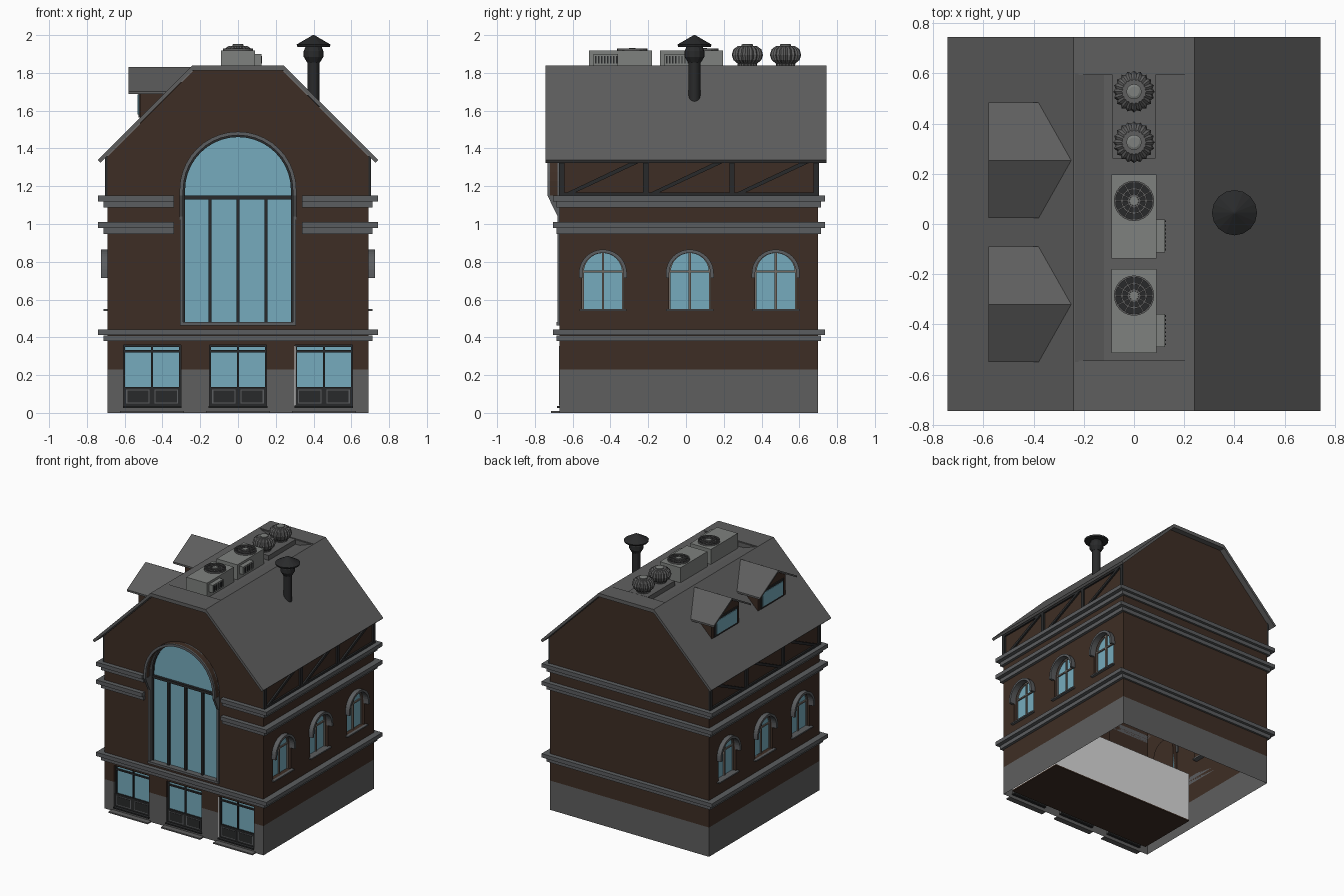
import bpy, bmesh
from math import sin, cos, pi

old = bpy.data.objects.get("Cube")
if old:
    bpy.data.objects.remove(old, do_unlink=True)


def material(name, r, g, b):
    m = bpy.data.materials.new(name)
    m.use_nodes = True
    m.diffuse_color = (r, g, b, 1)
    m.node_tree.nodes["Principled BSDF"].inputs["Base Color"].default_value = (r, g, b, 1)
    return m


BRICK = material("dark brown brick", .048, .027, .018)
STONE = material("grey stone", .112, .112, .112)
TRIM = material("blue grey trim", .105, .11, .115)
DARK = material("charcoal frame", .022, .023, .024)
GLASS = material("pale blue glass", .18, .41, .51)
METAL = material("light metal", .21, .22, .21)
WHITE = material("white plaster", .7, .7, .7)
TAN = material("warm grey bars", .17, .145, .125)


def finish(name, bm, mat):
    bmesh.ops.recalc_face_normals(bm, faces=bm.faces)
    me = bpy.data.meshes.new(name)
    bm.to_mesh(me)
    bm.free()
    me.materials.append(mat)
    ob = bpy.data.objects.new(name, me)
    bpy.context.collection.objects.link(ob)
    return ob


def prism(name, pts, axis, a, b, mat):
    """Extrude a 2D outline along one axis from a to b."""
    place = {"x": lambda u, v, w: (w, u, v),
             "y": lambda u, v, w: (u, w, v),
             "z": lambda u, v, w: (u, v, w)}[axis]
    bm = bmesh.new()
    lo = [bm.verts.new(place(u, v, a)) for u, v in pts]
    hi = [bm.verts.new(place(u, v, b)) for u, v in pts]
    bm.faces.new(lo)
    bm.faces.new(hi)
    for i in range(len(pts)):
        j = (i + 1) % len(pts)
        bm.faces.new((lo[i], lo[j], hi[j], hi[i]))
    return finish(name, bm, mat)


def rect(u0, u1, v0, v1):
    return [(u0, v0), (u1, v0), (u1, v1), (u0, v1)]


def box(name, x0, x1, y0, y1, z0, z1, mat):
    return prism(name, rect(x0, x1, y0, y1), "z", z0, z1, mat)


def arch(c, r, z0, spring, n=20):
    curve = [(c + r * cos(pi * i / n), spring + r * sin(pi * i / n)) for i in range(n + 1)]
    return [(c + r, z0)] + curve + [(c - r, z0)]


def arch_band(c, r_in, r_out, z0, spring):
    return arch(c, r_out, z0, spring) + arch(c, r_in, z0, spring)[::-1]


def lathe(name, profile, cx, cy, sides, mat, rib=1.0):
    bm = bmesh.new()
    rings = []
    for r, z in profile:
        ring = []
        for i in range(sides):
            q = r * (rib if i % 2 else 1)
            t = 2 * pi * i / sides
            ring.append(bm.verts.new((cx + q * cos(t), cy + q * sin(t), z)))
        rings.append(ring)
    for p, q in zip(rings, rings[1:]):
        for i in range(sides):
            j = (i + 1) % sides
            bm.faces.new((p[i], p[j], q[j], q[i]))
    bm.faces.new(rings[0])
    bm.faces.new(rings[-1])
    return finish(name, bm, mat)


W, F, B = .69, -.67, .70          # half width, front and back of the walls
SHOP_X = (-.455, 0, .455)
SIDE_Y = (-.44, .02, .475)

# Wall shell with window recesses, open underneath
half = [(W, 0), (W, 1.36), (.23, 1.82)]
walls = prism("walls", half + [(-x, z) for x, z in half[::-1]], "y", F, B, BRICK)
cutters = [prism("cutter", arch(0, .295, .47, 1.18, 32), "y", F - .1, F + .04, BRICK),
           box("cutter", -.24, .24, -.55, .60, 1.78, 1.9, BRICK)]
for x in SHOP_X:
    cutters.append(box("cutter", x - .152, x + .152, F - .1, F + .035, .035, .36, BRICK))
for s in (-1, 1):
    for y in SIDE_Y:
        cutters.append(prism("cutter", arch(y, .11, .55, .745), "x", s * (W - .04), s * .8, BRICK))
for c in cutters:
    c.hide_render = True
    mod = walls.modifiers.new("recess", "BOOLEAN")
    mod.operation, mod.solver, mod.object = "DIFFERENCE", "EXACT", c
cut = bpy.data.meshes.new_from_object(walls.evaluated_get(bpy.context.evaluated_depsgraph_get()))
walls.modifiers.clear()
walls.data = cut
for c in cutters:
    bpy.data.objects.remove(c, do_unlink=True)
cut.materials.clear()
for m in (BRICK, STONE):
    cut.materials.append(m)
bm = bmesh.new()
bm.from_mesh(cut)
bmesh.ops.bisect_plane(bm, geom=bm.verts[:] + bm.edges[:] + bm.faces[:],
                       plane_co=(0, 0, .23), plane_no=(0, 0, 1))
under = [f for f in bm.faces if f.calc_center_median().z < .01]
bmesh.ops.delete(bm, geom=under, context="FACES")
for f in bm.faces:
    f.material_index = int(f.calc_center_median().z < .23)
bm.to_mesh(cut)
bm.free()

# Room behind the shop windows
box("room", -.63, .65, -.62, -.12, .03, .42, WHITE)
box("room_floor", -.63, .65, -.62, -.12, .02, .03, BRICK)


# Two-step cornices, optionally broken around the tall window
def cornice(name, z, gap):
    for low, high, out in ((z, z + .03, .022), (z + .032, z + .062, .05)):
        o = W + out
        f = F - out * .7
        for s in (-1, 1):
            box(name + "_side", s * W, s * o, f, B + out * .7, low, high, TRIM)
            box(name + "_front", s * gap, s * W, f, F, low, high, TRIM)
        box(name + "_back", -W, W, B, B + out * .7, low, high, TRIM)


cornice("lower_cornice", .38, 0)
cornice("middle_cornice", .948, .34)
cornice("upper_cornice", 1.088, .34)

# Tall arched window
g = F + .03
prism("tall_glass", arch(0, .294, .47, 1.18, 32), "y", g, g + .008, GLASS)
prism("tall_frame", arch_band(0, .28, .294, .47, 1.18), "y", g - .012, g, DARK)
prism("tall_surround", arch_band(0, .29, .307, .465, 1.18), "y", F - .01, F + .02, TRIM)
box("tall_sill", -.307, .307, F - .015, F + .03, .462, .48, TRIM)
box("tall_transom", -.285, .285, g - .02, g, 1.13, 1.15, DARK)
for x in (-.147, 0, .147):
    box("tall_mullion", x - .008, x + .008, g - .018, g, .48, 1.13, DARK)
prism("arch_hood", arch_band(0, .293, .307, 1.15, 1.18), "y", -.72, F, BRICK)
prism("arch_hood_rim", arch_band(0, .29, .309, 1.15, 1.18), "y", -.733, -.72, TRIM)
for s in (-1, 1):
    prism("hood_bracket", [(F, 1.02), (-.733, 1.15), (F, 1.15)], "x", s * .29, s * .309, TRIM)

# Shop windows with panelled bases and steps
for x in SHOP_X:
    y = F + .025
    box("shop_glass", x - .152, x + .152, y, y + .008, .13, .36, GLASS)
    box("shop_base", x - .152, x + .152, y - .012, y + .008, .035, .138, DARK)
    box("shop_transom", x - .15, x + .15, y - .01, y, .32, .332, DARK)
    box("shop_head", x - .152, x + .152, y - .01, y, .35, .36, DARK)
    for e in (-.147, 0, .147):
        box("shop_mullion", x + e - .005, x + e + .005, y - .01, y, .13, .36, DARK)
    for s in (-1, 1):
        for w, h, d, m in ((.062, .037, .016, TRIM), (.056, .031, .018, DARK)):
            box("shop_panel", x + s * .075 - w, x + s * .075 + w, y - d, y, .087 - h, .087 + h, m)
    box("shop_step", x - .17, x + .17, -.715, F, 0, .01, STONE)
    box("shop_sill", x - .155, x + .155, F - .012, F + .02, .026, .036, DARK)
box("white_jamb", .298, .308, F - .003, F, .04, .355, WHITE)

for s in (-1, 1):
    # Side arched windows
    for y in SIDE_Y:
        a = s * (W - .03)
        prism("side_glass", arch(y, .11, .55, .745), "x", a, a - s * .008, GLASS)
        prism("side_frame", arch_band(y, .101, .11, .55, .745), "x", a, a + s * .01, TAN)
        box("side_bar", a, a + s * .01, y - .006, y + .006, .55, .85, TAN)
        box("side_crossbar", a, a + s * .01, y - .105, y + .105, .744, .755, TAN)
        prism("side_hood", arch_band(y, .109, .127, .715, .738), "x", s * (W - .01), s * .725, TRIM)
        box("side_sill", s * .65, s * .712, y - .125, y + .125, .54, .55, TRIM)
    # Timber framing under the eaves
    a, b = s * W, s * .703
    for y in (-.658, -.213, .243, .69):
        box("timber_post", a, b, y - .014, y + .014, 1.15, 1.36, DARK)
    for z in (1.15, 1.33):
        box("timber_rail", a, b, F, B, z, z + .016, DARK)
    for y in (-.645, -.2, .256):
        prism("timber_brace", [(y, 1.16), (y + .045, 1.16), (y + .42, 1.335), (y + .37, 1.335)],
              "x", a, b, DARK)
    # Roof slopes
    prism("roof_slope", [(s * .742, 1.338), (s * .24, 1.84), (s * .24, 1.812), (s * .728, 1.324)],
          "y", -.745, .745, STONE)

# Flat roof top with a shallow trough
box("roof_flat_front", -.24, .24, -.745, -.55, 1.812, 1.84, STONE)
box("roof_flat_back", -.24, .24, .60, .745, 1.812, 1.84, STONE)
top = [(.12, 1.80), (.235, 1.84), (.24, 1.84), (.24, 1.81), (.13, 1.785)]
prism("roof_trough", top + [(-x, z) for x, z in top[::-1]], "y", -.55, .60, STONE)
for y in (-.55, .594):
    box("trough_end", -.235, .235, y, y + .006, 1.785, 1.835, STONE)

# Dormers on the right-hand slope
for y in (-.32, .253):
    prism("dormer_body", [(y - .17, 1.52), (y + .17, 1.52), (y + .17, 1.72), (y, 1.815), (y - .17, 1.72)],
          "x", -.52, -.30, BRICK)
    box("dormer_frame", -.528, -.52, y - .145, y + .145, 1.565, 1.70, DARK)
    box("dormer_glass", -.532, -.528, y - .125, y + .125, 1.58, 1.685, GLASS)
    for s in (-1, 1):
        bm = bmesh.new()
        low = [(-.58, y, 1.832), (-.25, y, 1.832), (-.38, y + s * .23, 1.702), (-.58, y + s * .23, 1.702)]
        bm.faces.new([bm.verts.new(p) for p in low])
        ext = bmesh.ops.extrude_face_region(bm, geom=bm.faces[:])["geom"]
        bmesh.ops.translate(bm, verts=[v for v in ext if isinstance(v, bmesh.types.BMVert)], vec=(0, 0, -.014))
        finish("dormer_roof", bm, STONE)

# Fan units
for y in (-.347, .03):
    box("fan_unit", -.09, .09, y - .167, y + .167, 1.80, 1.918, METAL)
    box("fan_duct", .09, .124, y - .143, y - .012, 1.84, 1.9, METAL)
    for i in range(8):
        v = y - .135 + i * .016
        box("duct_slot", .124, .127, v, v + .007, 1.85, 1.89, DARK)
    c = y + .062
    lathe("fan_well", [(.074, 1.918), (.074, 1.921)], 0, c, 24, DARK)
    for r in (.026, .052, .08):
        prism("fan_ring", [(q * cos(t * pi / 12), c + q * sin(t * pi / 12)) for q, turn in
              ((r, range(25)), (r - .007, range(24, -1, -1))) for t in turn], "z", 1.918, 1.93, STONE)
    lathe("fan_hub", [(.018, 1.92), (.018, 1.933)], 0, c, 12, METAL)
    for i in range(12):
        u, v = cos(i * pi / 6), sin(i * pi / 6)
        prism("fan_spoke", [(r * u - w * v, c + r * v + w * u) for r, w in
              ((.015, -.003), (.077, -.003), (.077, .003), (.015, .003))], "z", 1.92, 1.929, STONE)

# Round ribbed ventilators
box("ventilator_base", -.085, .085, .26, .595, 1.80, 1.838, STONE)
for y in (.325, .527):
    lathe("ventilator", [(.05, 1.83), (.052, 1.85), (.074, 1.868), (.083, 1.895), (.074, 1.925),
                         (.05, 1.942)], 0, y, 40, STONE, .9)
    lathe("ventilator_cap", [(.03, 1.94), (.03, 1.95), (.02, 1.954)], 0, y, 20, METAL)

# Chimney pipe and cowl
lathe("chimney_pipe", [(.031, 1.62), (.031, 1.88)], .4, .045, 16, DARK)
lathe("chimney_collar", [(.034, 1.855), (.052, 1.885), (.052, 1.915), (.04, 1.945)], .4, .045, 12, DARK)
lathe("chimney_cap", [(.086, 1.938), (.09, 1.95), (.004, 2.0)], .4, .045, 16, DARK)
